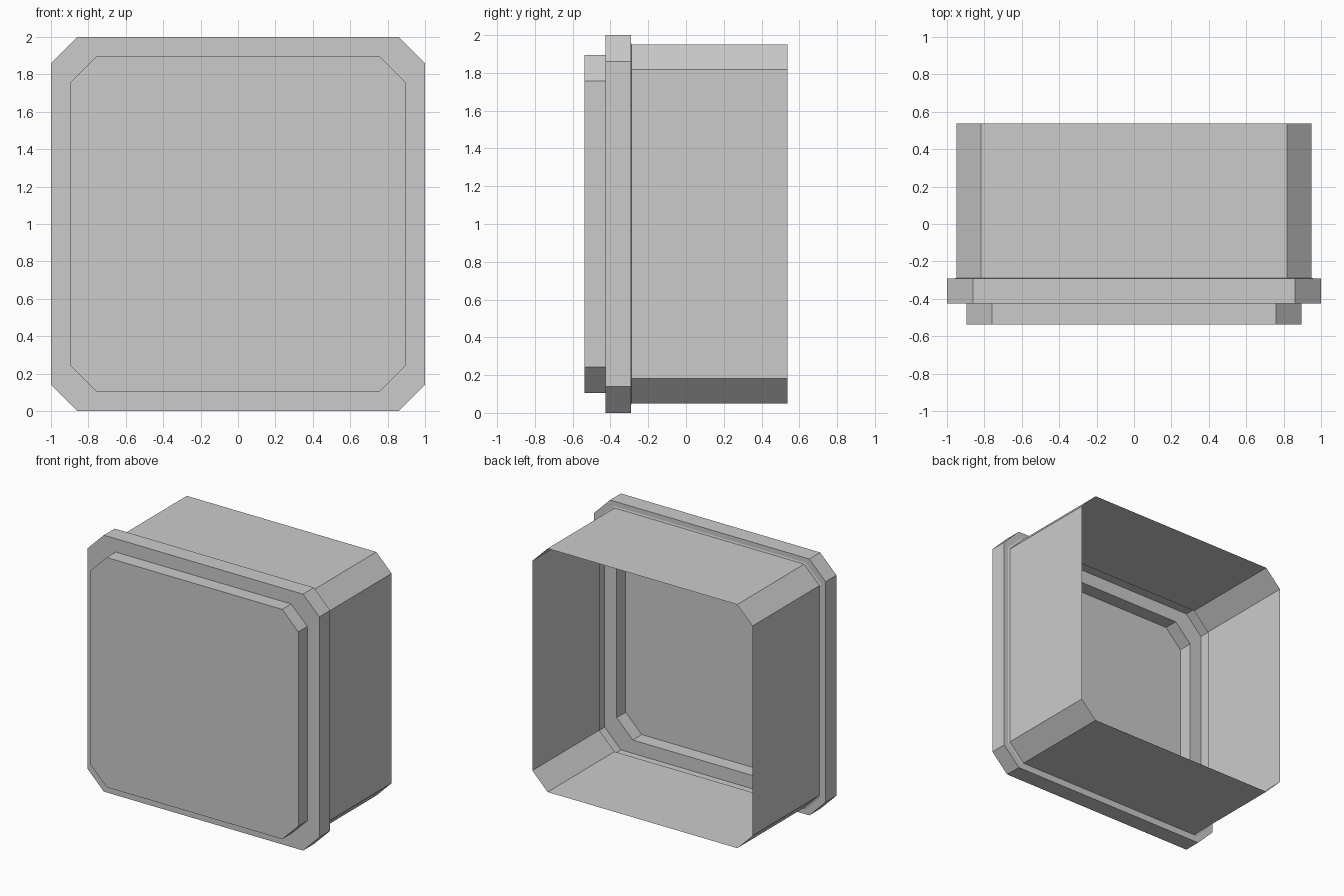
import bpy, bmesh

if "Cube" in bpy.data.objects:
    bpy.data.objects.remove(bpy.data.objects["Cube"])


def octagon(bm, half, cut, y):
    """Ring of vertices: a square with clipped corners, facing -y, centred on z = 1."""
    a, b = half, half - cut
    pts = [(b, -a), (a, -b), (a, b), (b, a), (-b, a), (-a, b), (-a, -b), (-b, -a)]
    return [bm.verts.new((x, y, 1 + z)) for x, z in pts]


def shell(name, sections, capped=False):
    """Thin open shell through octagonal sections, listed front to back."""
    bm = bmesh.new()
    rings = [octagon(bm, *s) for s in sections]
    if capped:
        bm.faces.new(rings[0])
    for r, s in zip(rings, rings[1:]):
        for i in range(8):
            j = (i + 1) % 8
            bm.faces.new((r[j], r[i], s[i], s[j]))
    mesh = bpy.data.meshes.new(name)
    bm.to_mesh(mesh)
    bm.free()
    obj = bpy.data.objects.new(name, mesh)
    bpy.context.collection.objects.link(obj)
    return obj


FRONT, STEP, RIM_BACK, BACK = -0.537, -0.426, -0.292, 0.537

# Raised front panel, closed at the front
shell("front_panel", [(0.896, 0.138, FRONT), (0.896, 0.138, STEP)], capped=True)

# Wide rim: front step, outer band, rear step with a tiny lip
shell("rim", [(0.896, 0.138, STEP), (1.0, 0.14, STEP),
              (1.0, 0.14, RIM_BACK), (0.962, 0.132, RIM_BACK),
              (0.95, 0.132, RIM_BACK + 0.004)])

# Deep housing, open at the back
shell("housing", [(0.95, 0.132, RIM_BACK + 0.004), (0.95, 0.132, BACK)])
